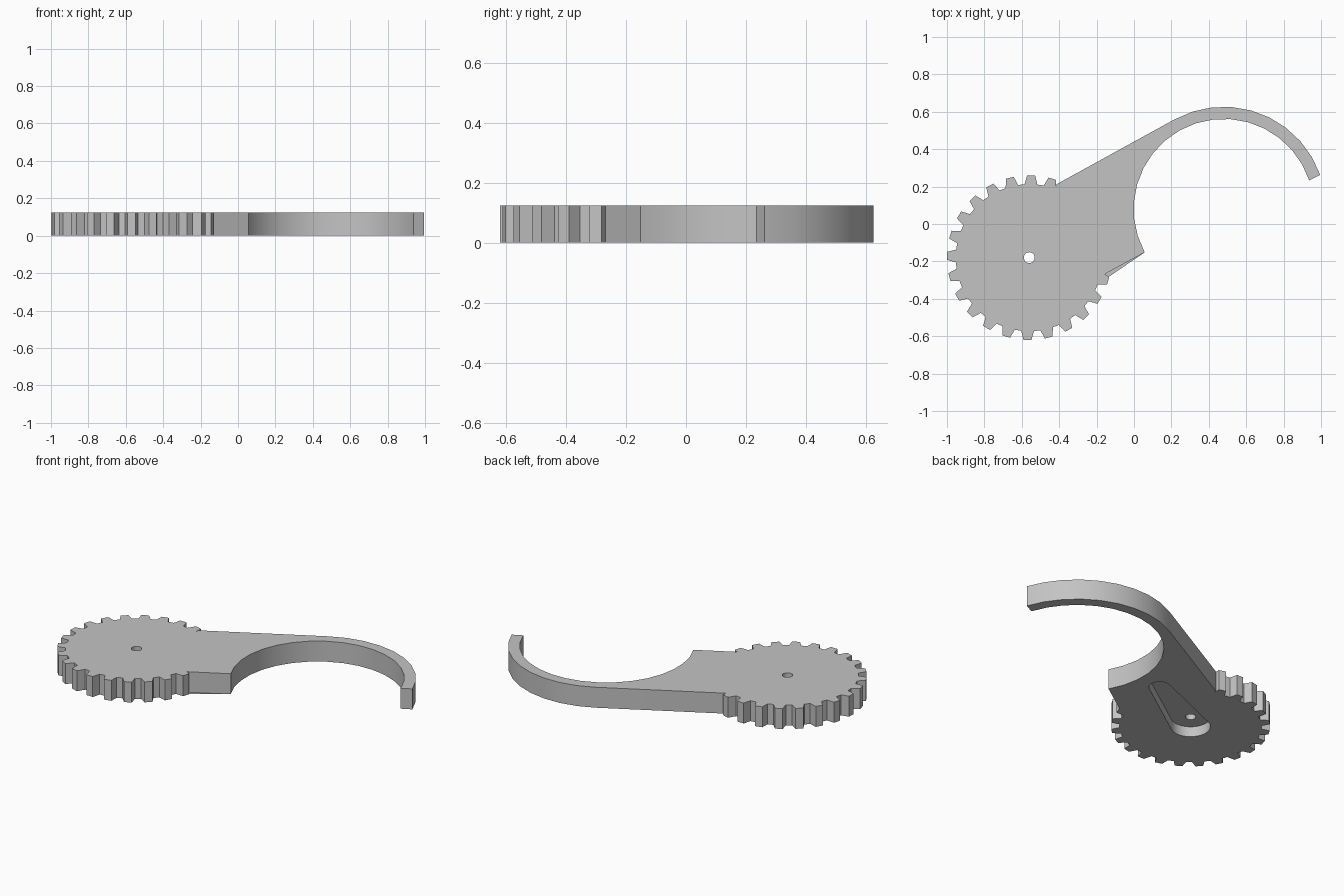
import bpy
import bmesh
from math import radians, cos, sin, acos, degrees
from mathutils import Vector

THICK = 0.125
HUB = Vector((-0.56, -0.18))      # gear axis
RING = Vector((0.48, 0.08))       # hook centre
ARM = 28.7                        # arm direction in degrees
TIP_R, ROOT_R = 0.44, 0.393

cube = bpy.data.objects.get("Cube")
if cube:
    bpy.data.objects.remove(cube, do_unlink=True)

grey = bpy.data.materials.new("light grey")
grey.use_nodes = True
grey.diffuse_color = (0.55, 0.55, 0.55, 1)
grey.node_tree.nodes["Principled BSDF"].inputs["Base Color"].default_value = grey.diffuse_color


def polar(centre, radius, angle):
    a = radians(angle)
    return centre + Vector((cos(a), sin(a))) * radius


def arc(centre, radius, start, end, steps):
    return [polar(centre, radius, start + (end - start) * i / steps)
            for i in range(steps + 1)]


def prism(name, outline, low, high):
    """Extrude a counter-clockwise outline between two heights."""
    bm = bmesh.new()
    base = bm.faces.new([bm.verts.new((p.x, p.y, low)) for p in outline])
    grown = bmesh.ops.extrude_face_region(bm, geom=[base])["geom"]
    verts = [g for g in grown if isinstance(g, bmesh.types.BMVert)]
    bmesh.ops.translate(bm, verts=verts, vec=(0, 0, high - low))
    bmesh.ops.recalc_face_normals(bm, faces=bm.faces)
    mesh = bpy.data.meshes.new(name)
    bm.to_mesh(mesh)
    bm.free()
    mesh.materials.append(grey)
    obj = bpy.data.objects.new(name, mesh)
    bpy.context.collection.objects.link(obj)
    return obj


# Gear teeth on the part of the rim that the arm leaves free
outline = []
for k in range(5, 24):
    mid = k * 15 + ARM - 30
    for radius, offset in ((ROOT_R, -5), (TIP_R, -2.8), (TIP_R, 2.8), (ROOT_R, 5)):
        outline.append(polar(HUB, radius, mid + offset))

# Lower arm edge, inside of the hook, hook end, outside of the hook, upper arm edge
outline.append(Vector((-0.16, -0.27)))
outline += arc(RING, 0.482, 208.7, 18.5, 17)
outline += arc(RING, 0.547, 19.5, 90 + ARM, 9)
outline.append(Vector((-0.415, 0.212)))
lever = prism("gear_lever", outline, 0, THICK)

# Pivot hole and tapered pocket in the underside
spread = degrees(acos((0.11 - 0.06) / 0.47))
pocket = arc(polar(HUB, 0.47, ARM), 0.06, ARM - spread, ARM + spread, 12)
pocket += arc(HUB, 0.11, ARM + spread, ARM + 360 - spread, 16)
cutters = [
    prism("pocket_cutter", pocket, -0.1, THICK / 2),
    prism("pivot_cutter", arc(HUB, 0.029, 0, 345, 23), -0.2, THICK + 0.1),
]

bpy.ops.object.select_all(action='DESELECT')
bpy.context.view_layer.objects.active = lever
lever.select_set(True)
for cutter in cutters:
    cutter.hide_render = True
    mod = lever.modifiers.new(cutter.name, 'BOOLEAN')
    mod.operation = 'DIFFERENCE'
    mod.solver = 'EXACT'
    mod.object = cutter
    bpy.ops.object.modifier_apply(modifier=mod.name)
    bpy.data.objects.remove(cutter, do_unlink=True)

bpy.ops.object.shade_smooth_by_angle(angle=radians(25))
